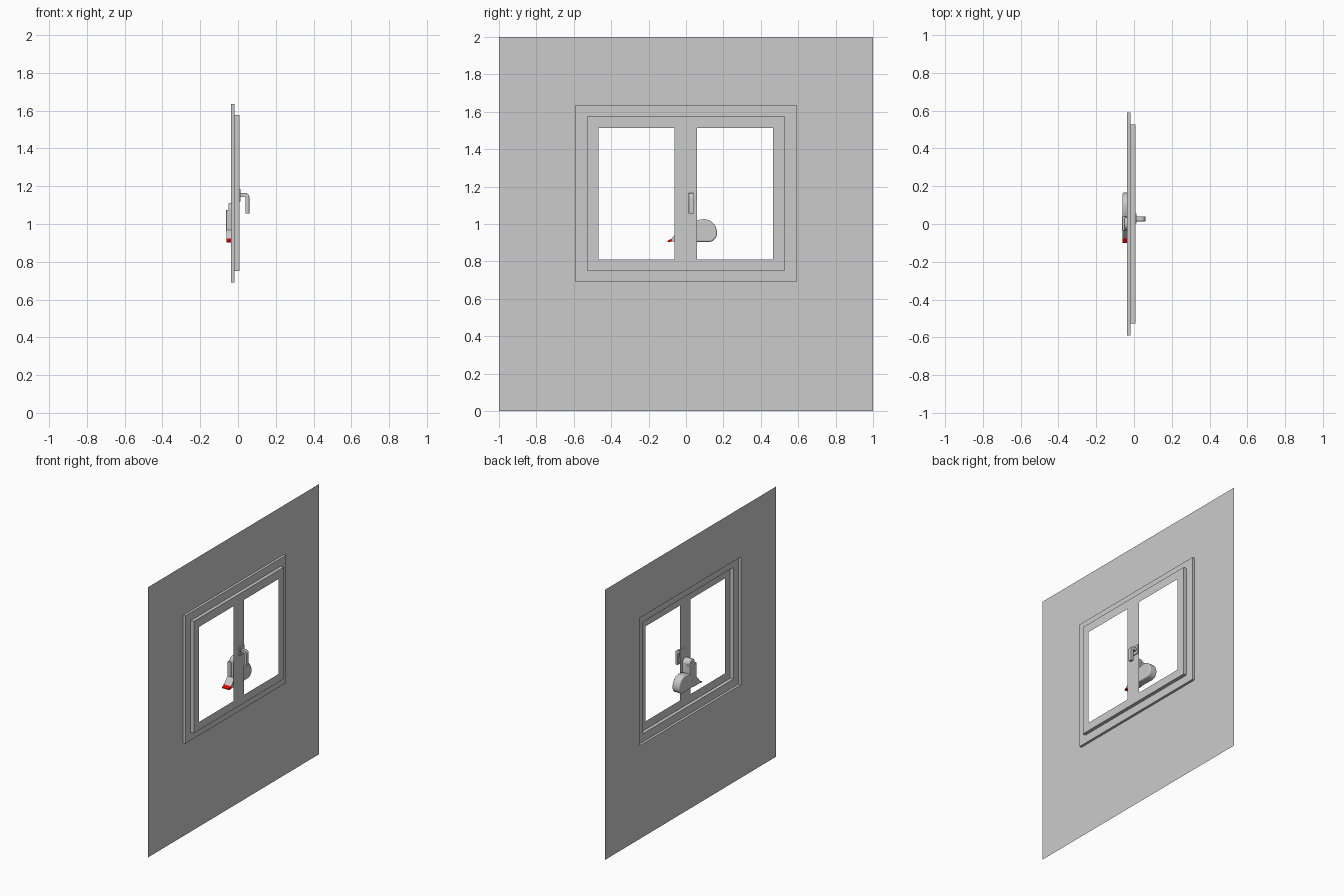
import bpy, bmesh, math

if "Cube" in bpy.data.objects:
    bpy.data.objects.remove(bpy.data.objects["Cube"])

def finish(name, bm, color=None, bevel=0, smooth=True):
    bmesh.ops.remove_doubles(bm, verts=bm.verts, dist=1e-5)
    bmesh.ops.recalc_face_normals(bm, faces=bm.faces)
    me = bpy.data.meshes.new(name)
    bm.to_mesh(me)
    bm.free()
    ob = bpy.data.objects.new(name, me)
    bpy.context.collection.objects.link(ob)
    if bevel:
        m = ob.modifiers.new("bevel", 'BEVEL')
        m.width, m.segments, m.limit_method = bevel, 3, 'ANGLE'
        m.angle_limit = math.radians(40)
    if color:
        mat = bpy.data.materials.new(name)
        mat.diffuse_color = color
        mat.use_nodes = True
        mat.node_tree.nodes["Principled BSDF"].inputs["Base Color"].default_value = mat.diffuse_color
        me.materials.append(mat)
    if smooth:
        bpy.context.view_layer.objects.active = ob
        ob.select_set(True)
        bpy.ops.object.shade_smooth_by_angle(angle=math.radians(35))
        ob.select_set(False)
    return ob

def prism(name, pts, a, b, axis, **kw):
    """Extrude a profile: axis 'x' takes (y, z) points, axis 'y' takes (x, z)."""
    bm = bmesh.new()
    place = (lambda p, t: (t, p[0], p[1])) if axis == 'x' else (lambda p, t: (p[0], t, p[1]))
    lo = [bm.verts.new(place(p, a)) for p in pts]
    hi = [bm.verts.new(place(p, b)) for p in pts]
    n = len(pts)
    bm.faces.new(lo)
    bm.faces.new(hi[::-1])
    for i in range(n):
        bm.faces.new((lo[i], lo[(i + 1) % n], hi[(i + 1) % n], hi[i]))
    return finish(name, bm, **kw)

def arc(cx, cz, rx, rz, a0, a1, n=10):
    return [(cx + rx * math.cos(math.radians(a0 + (a1 - a0) * i / n)),
             cz + rz * math.sin(math.radians(a0 + (a1 - a0) * i / n))) for i in range(n + 1)]

def rect(a0, a1, z0, z1):
    return [(a0, z0), (a1, z0), (a1, z1), (a0, z1)]

# Wall sheet with the stepped window frame, one open shell
bm = bmesh.new()
steps = [(1, 0, 2, -.036), (.59, .69, 1.636, -.036), (.59, .69, 1.636, -.018),
         (.527, .75, 1.577, -.018), (.527, .75, 1.577, .007)]
loops = [[bm.verts.new((x, y, z)) for y, z in rect(-h, h, z0, z1)] for h, z0, z1, x in steps]
for p, q in zip(loops, loops[1:]):
    for i in range(4):
        j = (i + 1) % 4
        bm.faces.new((p[i], p[j], q[j], q[i]))
# Sash face with two openings
ys, zs = [-.527, -.468, -.062, .058, .465, .527], [.75, .81, 1.513, 1.577]
for i in range(5):
    for j in range(3):
        if j == 1 and i in (1, 3):
            continue
        bm.faces.new([bm.verts.new((.007, y, z)) for y, z in rect(ys[i], ys[i + 1], zs[j], zs[j + 1])])
finish("wall_and_window_frame", bm, smooth=False)

# Inside handle: mounting plate and bent lever
prism("handle_plate", rect(.002, .056, 1.12, 1.185), .006, .014, 'x', bevel=.002)
prism("handle_lever", [(.012, 1.142), (.012, 1.165)] + arc(.037, 1.142, .023, .023, 90, 0, 8)
      + [(.06, 1.056), (.039, 1.056)] + arc(.034, 1.137, .005, .005, 0, 90, 4),
      .014, .041, 'y', bevel=.002)

# Outside latch: arched base, front block, rounded cam, lever with red tip
prism("latch_base", [(-.032, .95), (.035, .95)] + arc(.0015, 1.08, .0335, .03, 0, 180, 12),
      -.05, .007, 'x', bevel=.006)
prism("latch_block", rect(-.036, .042, .96, 1.075), -.063, -.03, 'x', bevel=.004)
prism("latch_cam", [(0, .906), (.12, .904)] + arc(.12, .95, .046, .046, -75, 0, 8)
      + arc(.096, .95, .07, .076, 8, 90, 10) + [(.05, 1.02), (0, .99)],
      -.061, -.002, 'x', bevel=.008)
prism("latch_lever", [(-.074, .906), (.005, .906), (.005, .967), (-.036, .967), (-.06, .942), (-.077, .922)],
      -.061, -.002, 'x')
prism("latch_lever_tip", [(-.1, .903), (-.074, .906), (-.077, .922), (-.1, .909)],
      -.061, -.002, 'x', color=(.8, 0, 0, 1))
